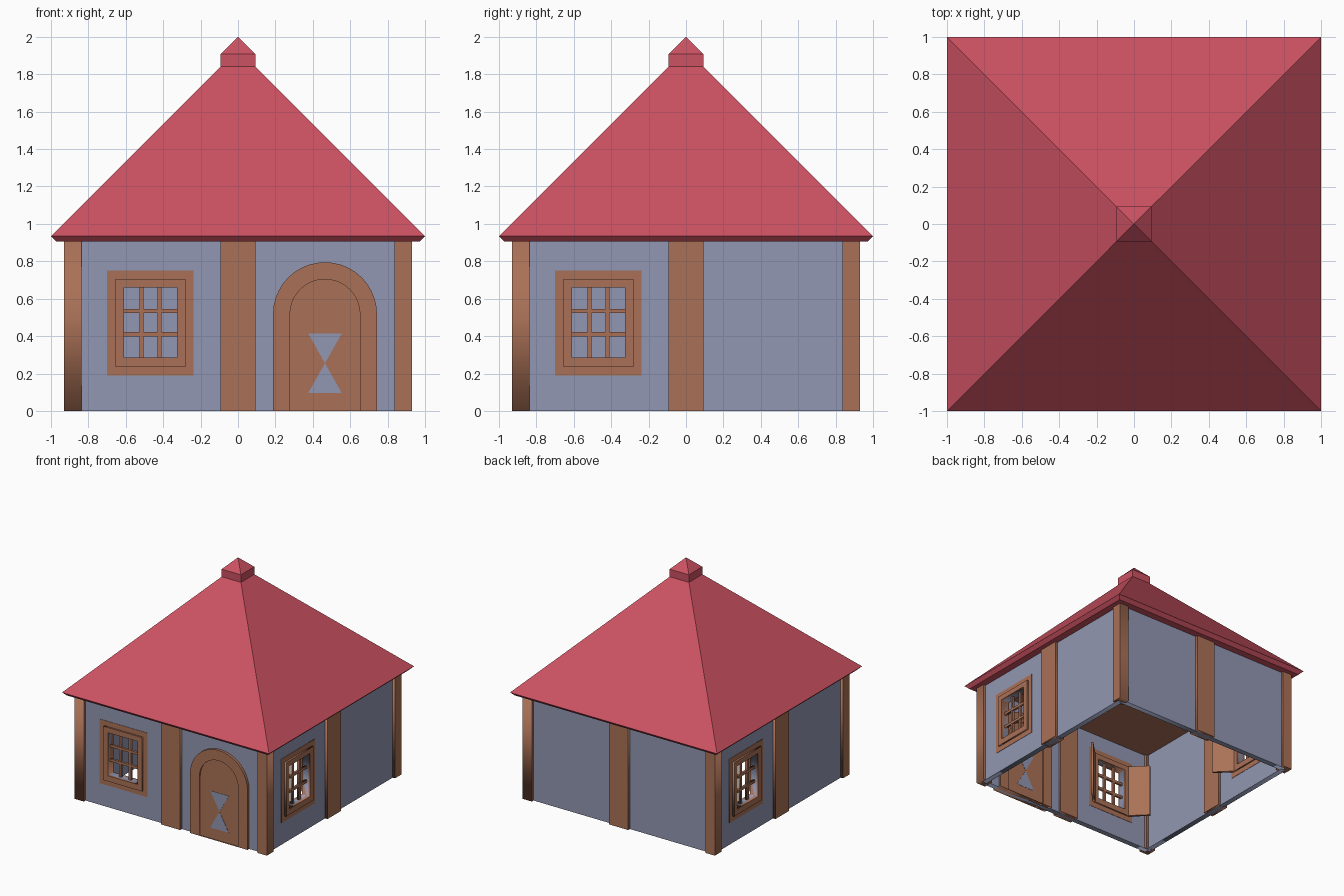
import bpy, bmesh, math
from mathutils import Matrix, Vector

cube = bpy.data.objects.get("Cube")
if cube:
    bpy.data.objects.remove(cube, do_unlink=True)


def material(name, rgb):
    lin = [((c / 255 + 0.055) / 1.055) ** 2.4 for c in rgb] + [1.0]
    m = bpy.data.materials.new(name)
    m.use_nodes = True
    m.diffuse_color = lin
    m.node_tree.nodes["Principled BSDF"].inputs["Base Color"].default_value = lin
    return m


RED = material("red roof", (204, 82, 98))
WOOD = material("brown wood", (170, 113, 87))
PLASTER = material("blue grey plaster", (145, 151, 178))


def finish(name, bm, mat, matrix=Matrix()):
    bmesh.ops.remove_doubles(bm, verts=bm.verts, dist=1e-5)
    bmesh.ops.recalc_face_normals(bm, faces=bm.faces)
    mesh = bpy.data.meshes.new(name)
    bm.to_mesh(mesh)
    bm.free()
    mesh.materials.append(mat)
    ob = bpy.data.objects.new(name, mesh)
    ob.matrix_world = matrix
    bpy.context.collection.objects.link(ob)
    return ob


def panel(name, loops, inner, outer, mat, side=0, local=Matrix()):
    """Extrude outlines (later ones are holes) between two distances from the
    centre; side 0 is the front, then counter-clockwise in quarter turns."""
    cu = bpy.data.curves.new(name, "CURVE")
    cu.dimensions = "2D"
    cu.fill_mode = "BOTH"
    cu.extrude = (outer - inner) / 2
    for loop in loops:
        sp = cu.splines.new("POLY")
        sp.points.add(len(loop) - 1)
        for p, (u, v) in zip(sp.points, loop):
            p.co = (u, v, 0, 1)
        sp.use_cyclic_u = True
    tmp = bpy.data.objects.new(name + " outline", cu)
    bpy.context.collection.objects.link(tmp)
    bpy.context.view_layer.update()
    deps = bpy.context.evaluated_depsgraph_get()
    mesh = bpy.data.meshes.new_from_object(tmp.evaluated_get(deps))
    bm = bmesh.new()
    bm.from_mesh(mesh)
    bpy.data.objects.remove(tmp)
    bpy.data.curves.remove(cu)
    bpy.data.meshes.remove(mesh)
    bm.transform(Matrix.Translation((0, 0, (inner + outer) / 2)))
    turn = Matrix.Rotation(side * math.pi / 2, 4, "Z")
    return finish(name, bm, mat, turn @ Matrix.Rotation(math.pi / 2, 4, "X") @ local)


def rect(u0, u1, z0, z1):
    return [(u0, z0), (u1, z0), (u1, z1), (u0, z1)]


def arch(c, r, spring, steps=20):
    top = [(c + r * math.cos(math.pi * i / steps),
            spring + r * math.sin(math.pi * i / steps)) for i in range(steps + 1)]
    return [(c + r, 0)] + top + [(c - r, 0)]


def square_loft(name, rings, mat):
    bm = bmesh.new()
    prev = None
    for h, z in rings:
        ring = [bm.verts.new((x * h, y * h, z))
                for x, y in ((-1, -1), (1, -1), (1, 1), (-1, 1))]
        if prev:
            for i in range(4):
                j = (i + 1) % 4
                bm.faces.new((prev[i], prev[j], ring[j], ring[i]))
        else:
            bm.faces.new(ring[::-1])
        prev = ring
    if rings[-1][0] > 0.001:
        bm.faces.new(prev)
    bmesh.ops.dissolve_degenerate(bm, dist=1e-5, edges=bm.edges)
    return finish(name, bm, mat)


EAVE = 0.905
POST_IN, POST_OUT = 0.838, 0.93
WALL_IN, WALL_OUT = 0.86, 0.907
OPENING = rect(-0.61, -0.325, 0.285, 0.66)
CASING = rect(-0.655, -0.28, 0.235, 0.705)
BAND = rect(-0.7, -0.238, 0.19, 0.75)


def window(side):
    panel("window_band", [BAND, CASING], WALL_OUT - 0.01, WALL_OUT + 0.003, WOOD, side)
    panel("window_band_inside", [BAND, CASING], WALL_IN - 0.003, WALL_IN + 0.01, WOOD, side)
    panel("window_casing", [CASING, OPENING], WALL_IN - 0.015, WALL_OUT + 0.018, WOOD, side)
    for i in (1, 2):
        u = -0.61 + 0.285 * i / 3
        z = 0.285 + 0.375 * i / 3
        panel("upright_bar", [rect(u - 0.011, u + 0.011, 0.27, 0.67)], 0.873, 0.893, WOOD, side)
        panel("cross_bar", [rect(-0.62, -0.315, z - 0.011, z + 0.011)], 0.875, 0.895, WOOD, side)
    # Inner shutters standing open at an angle to the wall
    for hinge, way in ((-0.655, -1), (-0.28, 1)):
        local = (Matrix.Translation((hinge, 0, WALL_IN - 0.01))
                 @ Matrix.Rotation(way * math.pi / 4, 4, "Y"))
        shape = rect(min(0, way * 0.18), max(0, way * 0.18), 0.235, 0.705)
        panel("shutter", [shape], -0.01, 0.01, WOOD, side, local)


# Walls, centre posts and corner posts
for side in range(4):
    has_window = side != 2
    loops = [rect(-0.88, 0.88, 0, EAVE)] + ([OPENING] if has_window else [])
    panel("wall", loops, WALL_IN, WALL_OUT, PLASTER, side)
    panel("centre_post", [rect(-0.093, 0.093, 0, EAVE)], POST_IN, POST_OUT, WOOD, side)
    panel("corner_post", [rect(POST_IN, POST_OUT, 0, EAVE)], POST_IN, POST_OUT, WOOD, side)
    if has_window:
        window(side)

# Arched door with a painted hourglass on both faces
DOOR = 0.465
panel("door_frame", [arch(DOOR, 0.278, 0.517), arch(DOOR, 0.187, 0.517)],
      POST_IN, POST_OUT, WOOD)
panel("door_leaf", [arch(DOOR, 0.187, 0.517)], 0.85, 0.918, WOOD)
for z in (0.095, 0.415):
    triangle = [(DOOR - 0.09, z), (DOOR + 0.09, z), (DOOR, 0.255)]
    panel("door_hourglass", [triangle], 0.914, 0.92, PLASTER)
    panel("door_hourglass_inside", [triangle], 0.848, 0.854, PLASTER)

# Ceiling, roof and peak cap
square_loft("ceiling", [(0.87, 0.89), (0.87, 0.904)], WOOD)
square_loft("roof", [(0.97, EAVE), (1.0, 0.935), (0.09, 1.845)], RED)
square_loft("peak_cap", [(0.093, 1.842), (0.093, 1.908), (0, 2.0)], RED)
